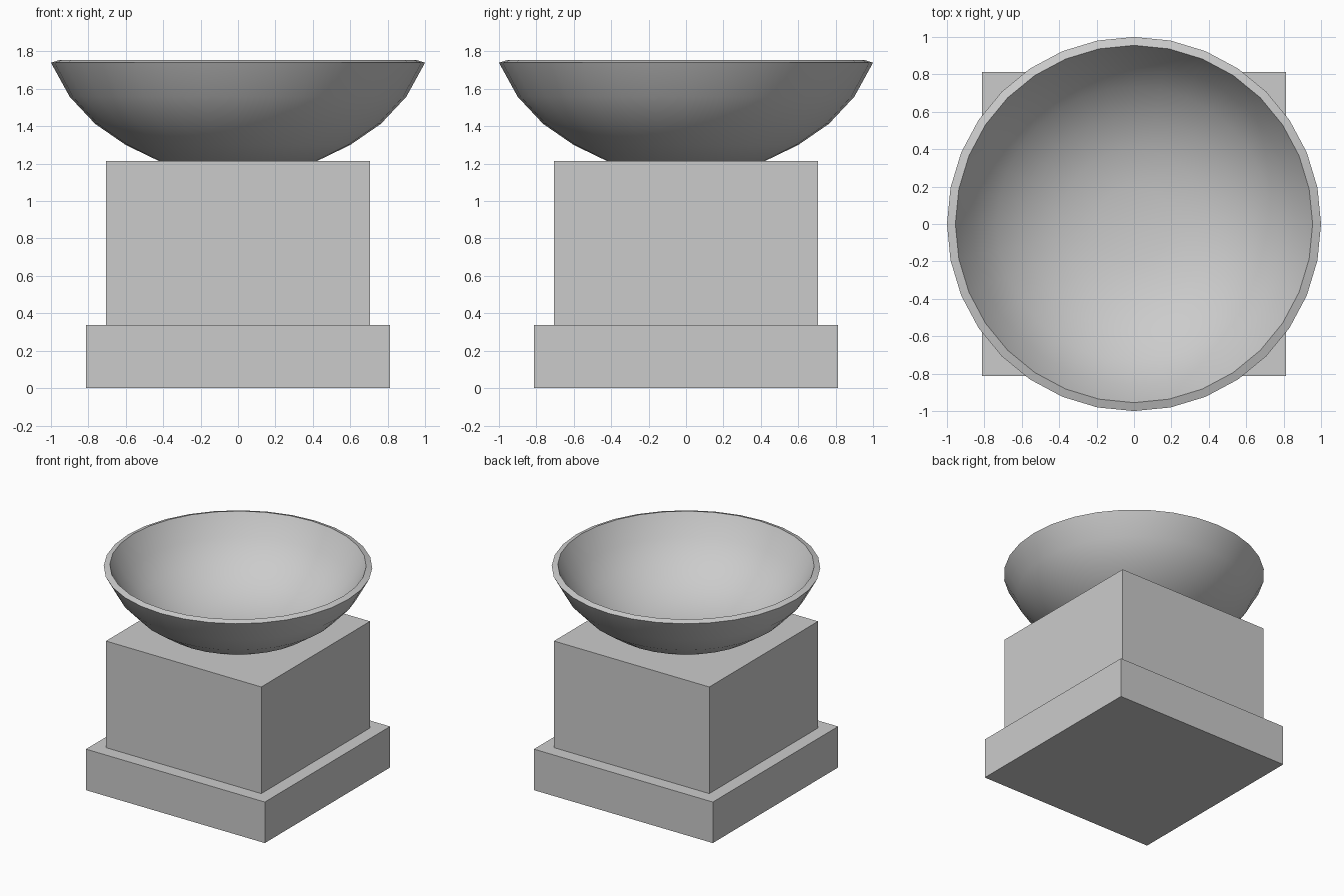
import bpy, bmesh, math

if "Cube" in bpy.data.objects:
    bpy.data.objects.remove(bpy.data.objects["Cube"])


def block(name, half, z0, z1):
    bpy.ops.mesh.primitive_cube_add(size=1, location=(0, 0, (z0 + z1) / 2))
    ob = bpy.context.object
    ob.name = name
    ob.scale = (2 * half, 2 * half, z1 - z0)
    return ob


def lathe(name, profile, sides):
    bm = bmesh.new()
    verts = [bm.verts.new((r, 0, z)) for r, z in profile]
    edges = [bm.edges.new(p) for p in zip(verts, verts[1:])]
    bmesh.ops.spin(bm, geom=verts + edges, cent=(0, 0, 0), axis=(0, 0, 1),
                   angle=math.tau, steps=sides, use_duplicate=False)
    bmesh.ops.remove_doubles(bm, verts=bm.verts, dist=1e-4)
    bmesh.ops.recalc_face_normals(bm, faces=bm.faces)
    me = bpy.data.meshes.new(name)
    bm.to_mesh(me)
    bm.free()
    ob = bpy.data.objects.new(name, me)
    bpy.context.collection.objects.link(ob)
    return ob


# Square plinth and pedestal
block("plinth", 0.813, 0.0, 0.337)
block("pedestal", 0.706, 0.337, 1.213)

# Open bowl: outer wall up to the rim, then down the inner wall
profile = [(0, 1.213), (0.42, 1.213), (0.60, 1.30), (0.764, 1.413),
           (0.90, 1.558), (1.0, 1.74),
           (0.955, 1.755), (0.862, 1.585), (0.733, 1.446),
           (0.575, 1.337), (0.396, 1.262), (0.20, 1.227), (0, 1.219)]
bowl = lathe("bowl", profile, 32)
bpy.ops.object.select_all(action='DESELECT')
bowl.select_set(True)
bpy.context.view_layer.objects.active = bowl
bpy.ops.object.shade_smooth_by_angle(angle=math.radians(30))
